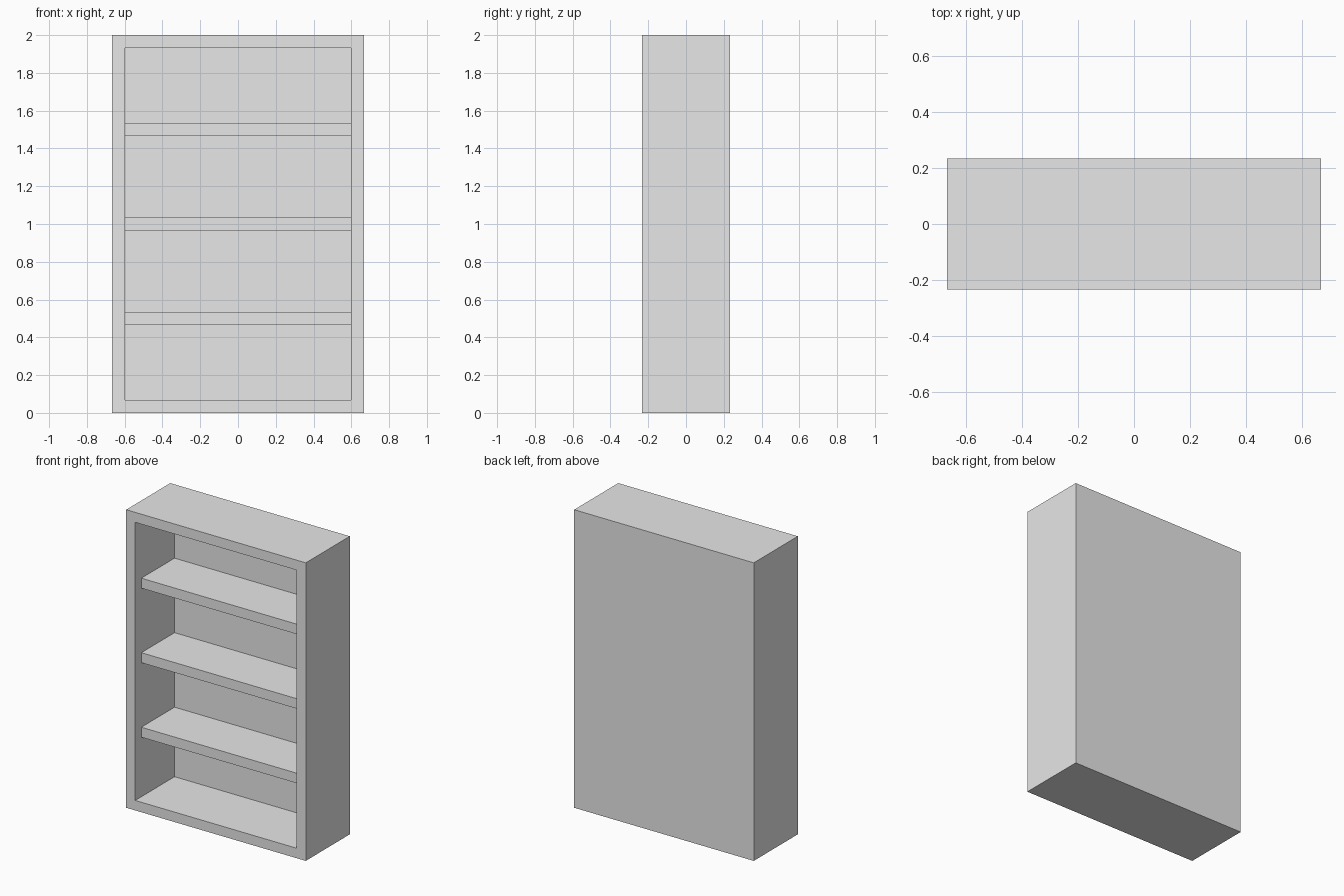
import bpy

cube = bpy.data.objects.get("Cube")
if cube:
    bpy.data.objects.remove(cube, do_unlink=True)

W, D, H = 1.333, 0.467, 2.0      # outer size
T = 0.067                        # board thickness
BACK = 0.05                      # back panel thickness
SETBACK = 0.065                  # shelf distance behind the front edge

grey = bpy.data.materials.new("light_grey")
grey.use_nodes = True
colour = (0.8, 0.8, 0.8, 1)
grey.diffuse_color = colour
grey.node_tree.nodes["Principled BSDF"].inputs["Base Color"].default_value = colour


def finish(name, mesh):
    obj = bpy.data.objects.new(name, mesh)
    bpy.context.collection.objects.link(obj)
    mesh.materials.append(grey)
    return obj


def box(name, x, y, z):
    """Box spanning the given (low, high) ranges."""
    verts = [(a, b, c) for a in x for b in y for c in z]
    faces = [(0, 1, 3, 2), (4, 6, 7, 5), (0, 4, 5, 1),
             (2, 3, 7, 6), (0, 2, 6, 4), (1, 5, 7, 3)]
    mesh = bpy.data.meshes.new(name)
    mesh.from_pydata(verts, [], faces)
    return finish(name, mesh)


def rectangle(x, z_low, z_high, y):
    return [(-x, y, z_low), (x, y, z_low), (x, y, z_high), (-x, y, z_high)]


# Carcass: closed outer shell with a recess opening at the front
front, rear, inner_rear = -D / 2, D / 2, D / 2 - BACK
verts = (rectangle(W / 2, 0, H, rear) + rectangle(W / 2, 0, H, front)
         + rectangle(W / 2 - T, T, H - T, front)
         + rectangle(W / 2 - T, T, H - T, inner_rear))
faces = [(3, 2, 1, 0), (12, 13, 14, 15)]
for ring in (0, 4, 8):
    for i in range(4):
        j = (i + 1) % 4
        faces.append((ring + i, ring + j, ring + 4 + j, ring + 4 + i))
carcass = bpy.data.meshes.new("carcass")
carcass.from_pydata(verts, [], faces)
finish("carcass", carcass)

# Three evenly spaced shelves, set back from the front edge
for i in (1, 2, 3):
    z = i * H / 4
    box(f"shelf_{i}", (-W / 2 + T, W / 2 - T),
        (front + SETBACK, inner_rear), (z - T / 2, z + T / 2))
